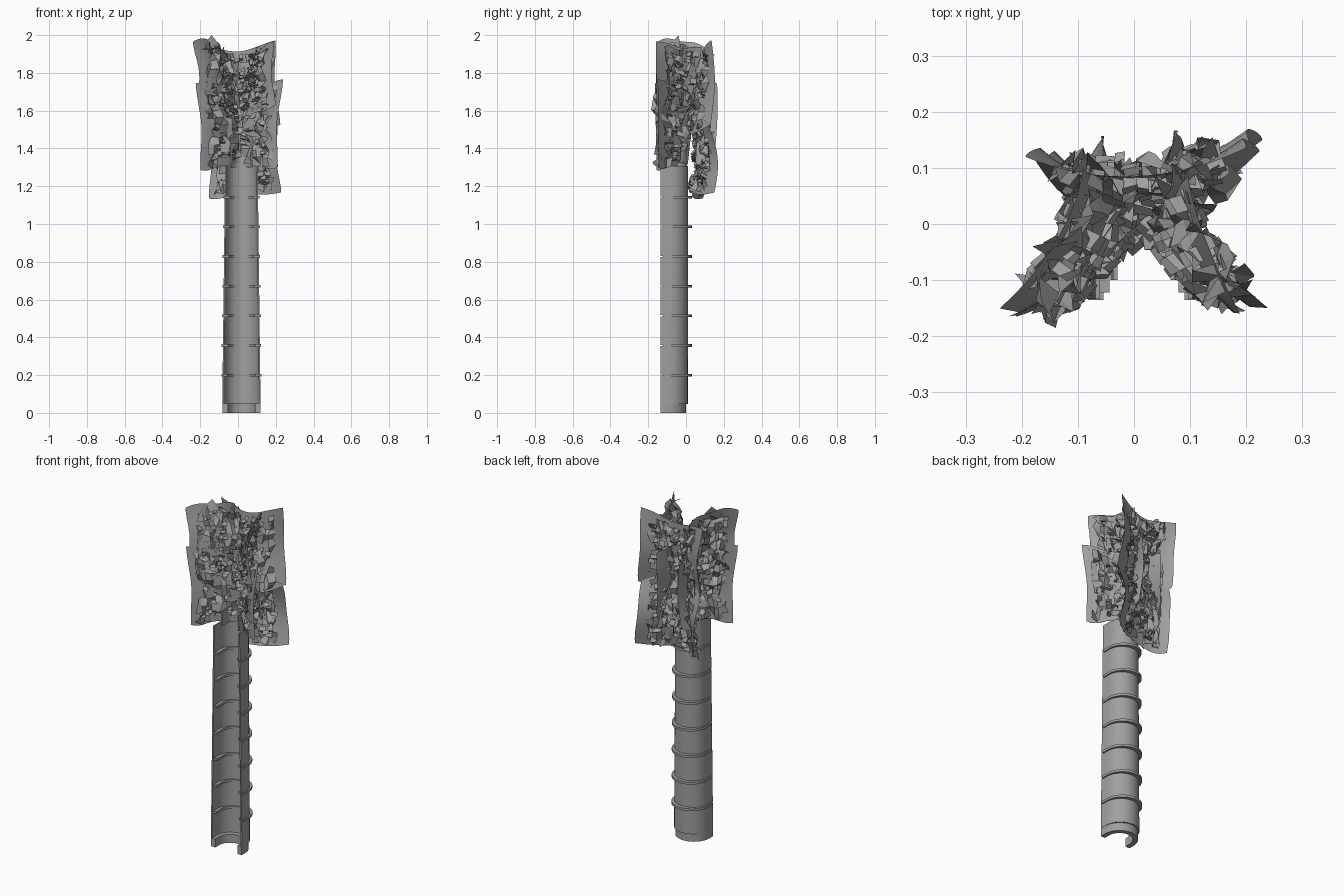
import bpy, math, random
from mathutils import Vector

random.seed(7)
cube = bpy.data.objects.get("Cube")
if cube:
    bpy.data.objects.remove(cube, do_unlink=True)

grey = bpy.data.materials.new("plain grey")
grey.use_nodes = True
colour = (0.35, 0.35, 0.35, 1)
grey.diffuse_color = colour
grey.node_tree.nodes["Principled BSDF"].inputs["Base Color"].default_value = colour


def make_object(name, verts, faces, smooth=False):
    mesh = bpy.data.meshes.new(name)
    mesh.from_pydata(verts, [], faces)
    mesh.materials.append(grey)
    obj = bpy.data.objects.new(name, mesh)
    bpy.context.collection.objects.link(obj)
    if smooth:
        bpy.ops.object.select_all(action='DESELECT')
        obj.select_set(True)
        bpy.context.view_layer.objects.active = obj
        bpy.ops.object.shade_smooth_by_angle(angle=math.radians(40))


def grid_faces(columns, rows, keep=1.0):
    faces = []
    for j in range(rows):
        for i in range(columns):
            if random.random() <= keep:
                a = j * (columns + 1) + i
                b = a + columns + 1
                faces.append((a, a + 1, b + 1, b))
    return faces


# Trunk: half-round channel, open at the front, stacked in tapering segments
def arc(z, r, front, centre):
    steps = 16
    points = [(0.018 - r, front, z)]
    for i in range(steps + 1):
        a = math.pi * (1 - i / steps)
        points.append((0.018 + r * math.cos(a), centre + r * math.sin(a), z))
    return points + [(0.018 + r, front, z)]


def channel(name, z0, z1, r0, r1, front, back, wall):
    verts = []
    for z, r in ((z0, r0), (z1, r1)):
        centre = back - r
        verts += arc(z, r, front, centre) + arc(z, r - wall, front, centre)[::-1]
    n = len(verts) // 2
    faces = [(i, i + n, (i + 1) % n + n, (i + 1) % n) for i in range(n)]
    for i in range(n // 2 - 1):
        a, b = n - 1 - i, n - 2 - i
        faces += [(i, i + 1, b, a), (i + n, a + n, b + n, i + 1 + n)]
    make_object(name, verts, faces, True)


def radius(z):
    return 0.102 - 0.012 * z


channel("trunk_foot", 0, 0.05, 0.1, 0.1, -0.135, 0, 0.028)
levels = [0.045] + [0.2 + 0.157 * i for i in range(7)] + [1.31]
for i, (low, high) in enumerate(zip(levels, levels[1:])):
    channel(f"trunk_segment_{i + 1}", low + 0.003, high - 0.003,
            radius(low), radius(high), -0.134, 0.01, 0.008)
for i, z in enumerate(levels[1:-1]):
    channel(f"trunk_ring_{i + 1}", z - 0.007, z + 0.007,
            radius(z) + 0.007, radius(z) + 0.007, -0.122, 0.031, 0.034)
channel("trunk_tip", 1.3, 1.39, 0.06, 0.055, -0.1, 0.005, 0.008)


# Foliage: curved sheets lofted between two three-point curves
def through(points, t):
    a, b, c = (Vector(p) for p in points)
    return a * (2 * t - 1) * (t - 1) + b * 4 * t * (1 - t) + c * t * (2 * t - 1)


def surface(top, bottom, bulge, u, v):
    p = through(bottom, u).lerp(through(top, u), v)
    p.y += bulge * math.sin(math.pi * v)
    p.x += 0.009 * math.cos(2 * math.pi * v) * (1 if p.x > 0 else -1) * min(1, abs(p.x) * 8)
    p.z += 0.007 * math.sin(9 * u) * (2 * v - 1)
    return p


def normal(shape, u, v):
    along = surface(*shape, u + 0.02, v) - surface(*shape, u - 0.02, v)
    up = surface(*shape, u, v + 0.02) - surface(*shape, u, v - 0.02)
    return along.cross(up).normalized()


def jitter(size):
    return Vector([random.uniform(-size, size) for _ in range(3)])


def sheet(name, *shape):
    cols, rows = 16, 12
    verts = [surface(*shape, i / cols, j / rows)
             for j in range(rows + 1) for i in range(cols + 1)]
    make_object(name, verts, grid_faces(cols, rows), True)


def foliage(name, cols, top, bottom, bulge):
    shape = (top, bottom, bulge)
    sheet(name + "_sheet", *shape)

    # Crumpled leaf layers on both faces of the sheet
    rows = 11
    for side, label in ((1, "front"), (-1, "back")):
        verts = []
        for j in range(rows + 1):
            for i in range(cols + 1):
                u, v = 0.15 + 0.74 * i / cols, 0.04 + 0.91 * j / rows
                lift = side * random.uniform(-0.008, 0.04)
                verts.append(surface(*shape, u, v) + normal(shape, u, v) * lift + jitter(0.012))
        make_object(f"{name}_{label}_crumpled_leaves", verts, grid_faces(cols, rows, 0.72))

    # Broad folded scraps standing off the sheet
    verts, faces = [], []
    for k in range(cols * 5):
        u, v = random.uniform(0.18, 0.85), random.uniform(0.06, 0.88)
        base = surface(*shape, u, v)
        out = normal(shape, u, v) * random.choice((-1, 1)) * random.uniform(0.02, 0.045)
        along = (surface(*shape, u + 0.1, v) - base).normalized() * 0.026 + jitter(0.01)
        rise = Vector((0, 0, random.uniform(0.015, 0.04)))
        n = len(verts)
        verts += [base, base + along, base + out + rise * 0.4,
                  base + out + along + rise * 0.3, base + out * 0.6 + rise,
                  base + out * 0.7 + along + rise * 1.1]
        faces += [(n, n + 1, n + 3, n + 2), (n + 2, n + 3, n + 5, n + 4)]
    make_object(name + "_scraps", verts, faces)


foliage("upper_right_foliage", 8,
        [(-.23, -.15, 1.965), (-.13, -.03, 1.975), (-.085, .1, 1.93)],
        [(-.2, -.165, 1.64), (-.075, -.09, 1.58), (-.03, .03, 1.53)], 0)
foliage("upper_left_foliage", 8,
        [(.18, -.16, 1.965), (.12, -.03, 1.94), (.09, .085, 1.93)],
        [(.19, -.155, 1.63), (.08, -.08, 1.58), (.03, 0, 1.53)], 0)
foliage("middle_right_foliage", 8,
        [(-.215, -.165, 1.745), (-.1, -.085, 1.72), (-.01, .05, 1.7)],
        [(-.19, -.155, 1.285), (-.09, -.09, 1.3), (.01, .01, 1.32)], 0)
foliage("middle_left_foliage", 8,
        [(.23, -.15, 1.765), (.13, -.06, 1.73), (.02, .05, 1.7)],
        [(.2, -.145, 1.3), (.11, -.08, 1.3), (.01, .01, 1.32)], 0)
foliage("back_upper_foliage", 15,
        [(-.185, .12, 1.94), (0, .085, 1.92), (.19, .135, 1.97)],
        [(-.165, .11, 1.54), (0, .005, 1.47), (.215, .13, 1.53)], 0.02)
foliage("back_lower_foliage", 15,
        [(-.155, .1, 1.52), (0, .04, 1.58), (.2, .115, 1.53)],
        [(-.145, .09, 1.135), (0, .035, 1.15), (.22, .15, 1.17)], 0.035)

# Upright leaf blades pointing back from the crown
sheet("back_left_blade",
      [(.02, .05, 1.77), (.045, .1, 1.76), (.073, .165, 1.74)],
      [(.1, .05, 1.33), (.095, .09, 1.32), (.08, .15, 1.36)], 0.008)
sheet("back_right_blade",
      [(-.03, .05, 1.7), (-.04, .1, 1.7), (-.055, .155, 1.68)],
      [(-.1, .05, 1.33), (-.09, .09, 1.3), (-.06, .14, 1.34)], 0.008)

# Small peak at the top of the crown
make_object("crown_peak", [(-.18, -.08, 1.95), (-.14, -.04, 2), (-.1, -.03, 1.95), (-.13, -.07, 1.9)],
            [(0, 1, 3), (1, 2, 3)])
